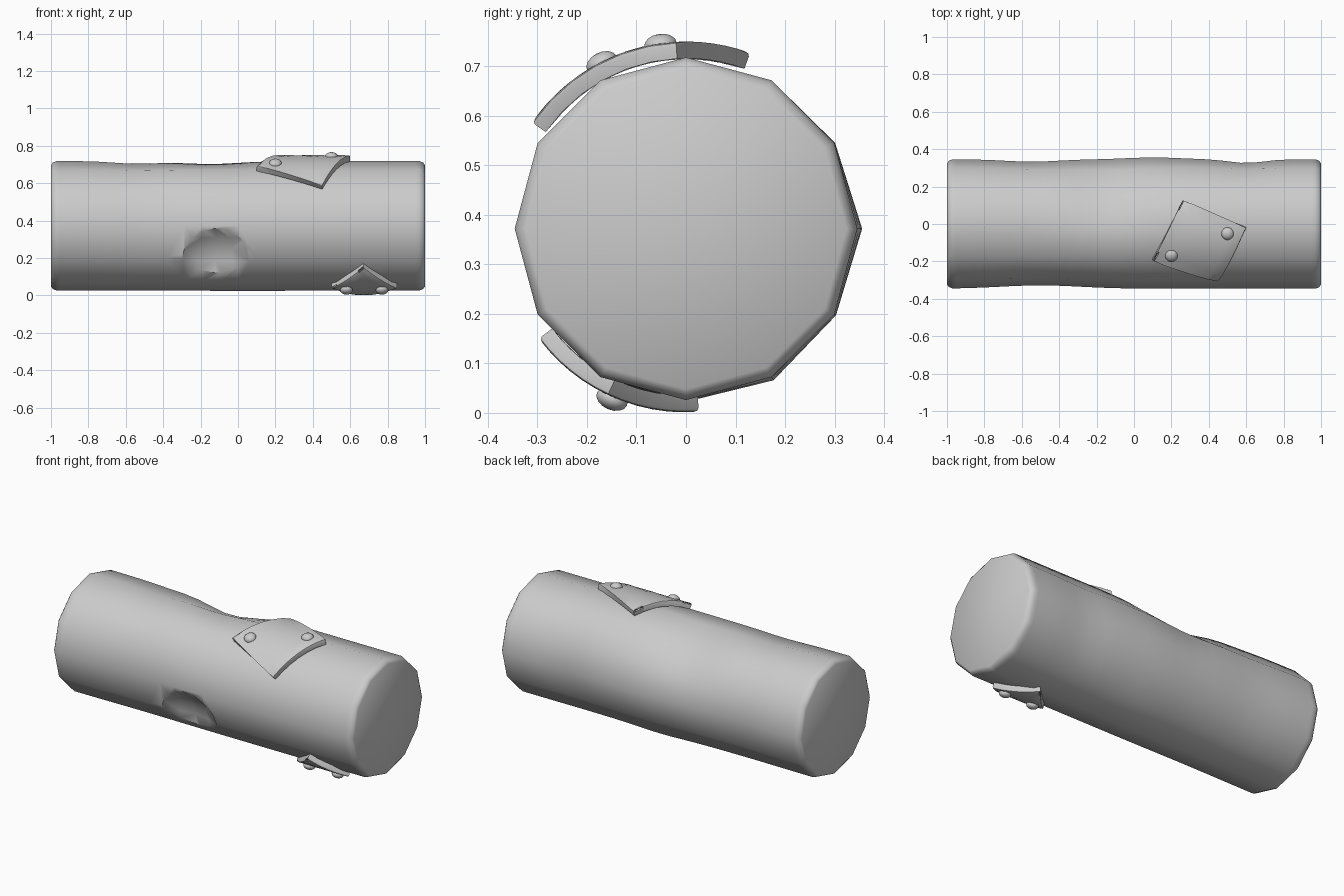
import bpy, bmesh
from math import sin, cos, pi, exp, asin, radians
from mathutils import Vector

if "Cube" in bpy.data.objects:
    bpy.data.objects.remove(bpy.data.objects["Cube"])

CZ, R = 0.372, 0.346


def point(x, a, r):
    # a is measured from +y (0) towards +z (90 degrees)
    return Vector((x, r * cos(a), CZ + r * sin(a)))


def make(name, bm, angle=40):
    bmesh.ops.recalc_face_normals(bm, faces=bm.faces)
    me = bpy.data.meshes.new(name)
    bm.to_mesh(me)
    bm.free()
    ob = bpy.data.objects.new(name, me)
    bpy.context.collection.objects.link(ob)
    bpy.ops.object.select_all(action='DESELECT')
    ob.select_set(True)
    bpy.context.view_layer.objects.active = ob
    bpy.ops.object.shade_smooth_by_angle(angle=radians(angle))
    return ob


# Shallow waves in the log: x, angle, length, angular width, depth
DENTS = [(-0.15, 60, 0.22, 28, 0.05), (0.6, 0, 0.13, 30, 0.02),
         (-0.55, 0, 0.2, 40, 0.013), (-0.55, 90, 0.16, 30, 0.014),
         (-0.5, 180, 0.3, 40, 0.018), (-0.55, 270, 0.16, 30, -0.0),
         (0.1, 0, 0.2, 30, -0.01), (0.05, 290, 0.2, 20, -0.01)]


def radius(x, deg):
    r = R
    for dx, da, sx, sa, d in DENTS:
        diff = (deg - da + 180) % 360 - 180
        r -= d * exp(-((x - dx) / sx) ** 2 - (diff / sa) ** 2)
    return r


# Log body: twelve-sided, rounded at the ends
bm = bmesh.new()
inner = [(-0.95 + 1.9 * i / 20, 0) for i in range(21)]
stations = [(-1, .022), (-.99, .008), (-.97, 0)] + inner + [(.97, 0), (.99, .008), (1, .022)]
rings = [[bm.verts.new(point(x, radians(30 * k), radius(x, 30 * k) - inset))
          for k in range(12)] for x, inset in stations]
for a, b in zip(rings, rings[1:]):
    for k in range(12):
        bm.faces.new((a[k], a[(k + 1) % 12], b[(k + 1) % 12], b[k]))
bm.faces.new(rings[0])
bm.faces.new(rings[-1])
log = make("log_body", bm)

# Scooped dent on the front
bm = bmesh.new()
bmesh.ops.create_uvsphere(bm, u_segments=20, v_segments=14, radius=0.31)
bmesh.ops.translate(bm, verts=bm.verts, vec=point(-0.12, radians(206), 0.588))
cutter = make("dent_cutter", bm)
cutter.hide_render = True
mod = log.modifiers.new("dent", 'BOOLEAN')
mod.operation = 'DIFFERENCE'
mod.solver = 'EXACT'
mod.object = cutter
bpy.context.view_layer.objects.active = log
bpy.ops.object.modifier_apply(modifier="dent")
bpy.data.objects.remove(cutter)


# Curved patch plates, corners given as (x, angle)
def patch(name, corners, n=6, outer=0.378, thick=0.034):
    bm = bmesh.new()

    def at(u, v, r):
        c = [Vector(p) for p in corners]
        p = c[0].lerp(c[1], u).lerp(c[3].lerp(c[2], u), v)
        return bm.verts.new(point(p.x, p.y, r))

    g = [[at(i / n, j / n, outer) for j in range(n + 1)] for i in range(n + 1)]
    h = [[at(i / n, j / n, outer - thick) for j in range(n + 1)] for i in range(n + 1)]
    for s in (g, h):
        for i in range(n):
            for j in range(n):
                bm.faces.new((s[i][j], s[i + 1][j], s[i + 1][j + 1], s[i][j + 1]))

    def rim(s):
        return ([s[i][0] for i in range(n)] + [s[n][j] for j in range(n)]
                + [s[i][n] for i in range(n, 0, -1)] + [s[0][j] for j in range(n, 0, -1)])

    a, b = rim(g), rim(h)
    for k in range(len(a)):
        m = (k + 1) % len(a)
        bm.faces.new((a[k], a[m], b[m], b[k]))
    edges = [bm.edges.get((a[k], a[k - 1])) for k in range(len(a))]
    bmesh.ops.bevel(bm, geom=edges, offset=0.008, segments=2, affect='EDGES', profile=0.5)
    make(name, bm)


# Domed rivets
def rivet(name, x, a):
    bm = bmesh.new()
    bmesh.ops.create_uvsphere(bm, u_segments=14, v_segments=8, radius=0.034)
    q = Vector((0, cos(a), sin(a))).to_track_quat('Z', 'X')
    for v in bm.verts:
        v.co.z *= 0.65
        v.co = q @ v.co + point(x, a, 0.375)
    make(name, bm)


def top(x, y):
    return x, pi / 2 - asin(y / 0.379)


patch("top_patch", [top(.26, .13), top(.6, -.02), top(.45, -.312), top(.1, -.2)])
rivet("top_rivet_left", *top(.2, -.172))
rivet("top_rivet_right", *top(.5, -.052))

low = radians(270)
patch("lower_patch", [(.67, low + .07), (.85, low - .44), (.67, low - .93), (.5, low - .44)], outer=0.371)
rivet("lower_rivet_left", .58, low - .41)
rivet("lower_rivet_right", .77, low - .41)
